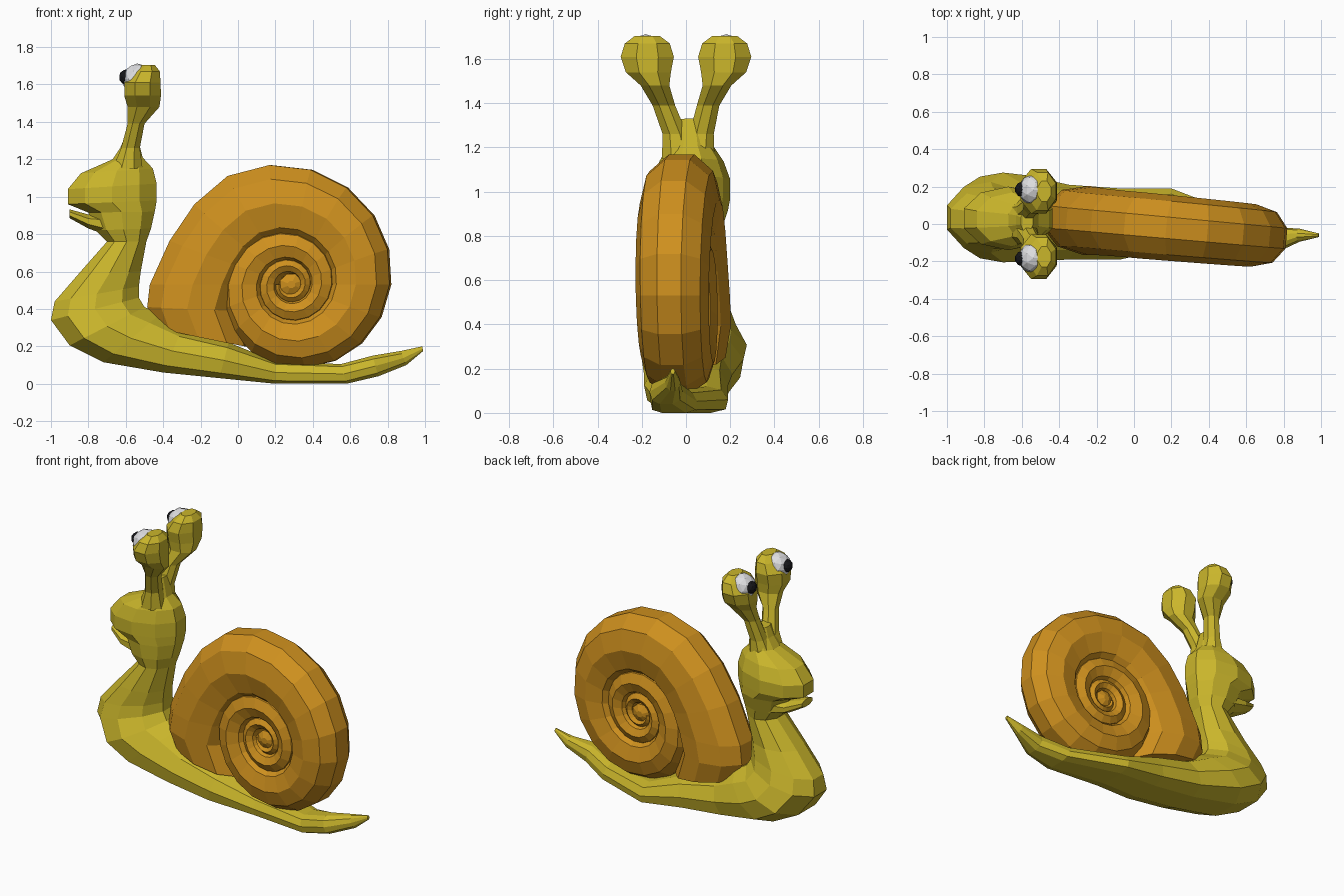
import bpy, bmesh, math
from mathutils import Vector

if "Cube" in bpy.data.objects:
    bpy.data.objects.remove(bpy.data.objects["Cube"])


def material(name, rgb):
    m = bpy.data.materials.new(name)
    m.diffuse_color = (*rgb, 1)
    m.use_nodes = True
    m.node_tree.nodes["Principled BSDF"].inputs["Base Color"].default_value = m.diffuse_color
    return m


SKIN = material("yellow_green_skin", (0.59, 0.465, 0.024))
SHELL = material("orange_brown_shell", (0.62, 0.28, 0.013))
WHITE = material("eye_white", (0.72, 0.72, 0.74))
BLACK = material("pupil_black", (0.008, 0.008, 0.01))


def finish(name, bm, mat):
    bmesh.ops.recalc_face_normals(bm, faces=bm.faces)
    me = bpy.data.meshes.new(name)
    bm.to_mesh(me)
    bm.free()
    me.materials.append(mat)
    ob = bpy.data.objects.new(name, me)
    bpy.context.collection.objects.link(ob)
    return ob


def loft(name, rings, sides, mat):
    """Skin (centre, u, v, power, skew) superellipse rings and cap both ends.
    Skew widens the side that faces away from u."""
    bm = bmesh.new()
    loops = []
    for c, u, v, power, skew in rings:
        loop = []
        # stretch so that the flat end facets reach the full half height
        fit = 1 / math.cos(math.pi / sides) ** power
        for i in range(sides):
            a = 2 * math.pi * (i + 0.5) / sides
            ca, sa = math.cos(a), math.sin(a)
            ca = math.copysign(abs(ca) ** power, ca) * fit
            sa = math.copysign(abs(sa) ** power, sa)
            loop.append(bm.verts.new(c + u * ca + v * sa * (1 - skew * ca)))
        loops.append(loop)
    for p, q in zip(loops, loops[1:]):
        for i in range(sides):
            j = (i + 1) % sides
            bm.faces.new((p[i], p[j], q[j], q[i]))
    bm.faces.new(loops[0])
    bm.faces.new(loops[-1])
    return finish(name, bm, mat)


def section(ax, az, bx, bz, y, half_width, power=1.0, skew=0.0):
    """Ring spanning two side-profile points with a given half width."""
    a, b = Vector((ax, y, az)), Vector((bx, y, bz))
    return (a + b) / 2, (b - a) / 2, Vector((0, half_width, 0)), power, skew


# Foot, chest, neck and head: underside/front point, top/back point, y, half width
body = [
    (0.99, 0.175, 0.985, 0.20, -0.06, 0.01),
    (0.90, 0.10, 0.87, 0.175, -0.06, 0.035),
    (0.75, 0.04, 0.72, 0.15, -0.09, 0.075, 0.8),
    (0.58, 0.0, 0.55, 0.105, -0.055, 0.105, 0.65, 0.1),
    (0.20, 0.0, 0.20, 0.12, 0.03, 0.16, 0.65, 0.1),
    (-0.10, 0.03, -0.05, 0.22, 0.00, 0.19, 0.7, 0.1),
    (-0.40, 0.06, -0.30, 0.29, 0.01, 0.20, 0.8, 0.15),
    (-0.72, 0.115, -0.42, 0.37, 0.03, 0.23, 0.9, 0.2),
    (-0.90, 0.205, -0.50, 0.41, 0.035, 0.24, 1.0, 0.2),
    (-1.00, 0.34, -0.53, 0.46, 0.035, 0.19, 1.0, 0.1),
    (-0.98, 0.44, -0.53, 0.52, 0.03, 0.165),
    (-0.85, 0.59, -0.52, 0.60, 0.02, 0.145),
    (-0.70, 0.76, -0.49, 0.76, 0.02, 0.125),
    (-0.76, 0.82, -0.465, 0.83, 0.02, 0.14),
    (-0.80, 0.915, -0.445, 0.92, 0.03, 0.16),
    (-0.91, 0.96, -0.435, 0.98, 0.03, 0.17),
    (-0.91, 1.04, -0.435, 1.07, 0.03, 0.17),
    (-0.84, 1.125, -0.455, 1.15, 0.025, 0.145),
    (-0.67, 1.20, -0.51, 1.21, 0.02, 0.105),
    (-0.63, 1.26, -0.525, 1.27, 0.02, 0.085),
    (-0.605, 1.32, -0.54, 1.33, 0.015, 0.06),
]
loft("body", [section(*s) for s in body], 10, SKIN)

# Lower lip below the mouth gap
jaw = [(-0.65, 0.775, -0.65, 0.91, 0.03, 0.12),
       (-0.80, 0.83, -0.80, 0.905, 0.03, 0.11),
       (-0.90, 0.885, -0.90, 0.932, 0.03, 0.06)]
loft("lower_lip", [section(*s) for s in jaw], 8, SKIN)

# Coiled shell: growing tube in a slightly turned upright plane
CX, CZ = 0.285, 0.53


def shell_y(x):
    return -0.004 - 0.09 * x


def shell_ring(ox, oz, ix, iz, half_thick):
    o, i = Vector((ox, shell_y(ox), oz)), Vector((ix, shell_y(ix), iz))
    return (o + i) / 2, (o - i) / 2, Vector((0.09, 1, 0)) * half_thick, 0.95, 0.0


rings = []
for deg in range(-900, 181, 20):
    t = math.radians(deg)
    r = 0.53 * 1.2 ** (deg / 90)
    r *= 1 - 0.07 * math.exp(-((deg - 153) / 22) ** 2)
    inner = r * 0.36
    c, s = math.cos(t), math.sin(t)
    thick = 0.165 * (r / 0.53) ** 0.28
    rings.append(shell_ring(CX + r * c, CZ + r * s, CX + inner * c, CZ + inner * s,
                            min(thick, 0.185)))
# Slanted mouth of the shell
rings.append(shell_ring(-0.48, 0.41, -0.03, 0.39, 0.185))
rings.append(shell_ring(-0.44, 0.30, 0.04, 0.20, 0.165))
loft("shell", rings, 10, SHELL)

# Core closing the middle of the coil
loft("shell_core",
     [(Vector((CX, shell_y(CX) + y, CZ)), Vector((r, 0, 0)), Vector((0, 0, r)), 1.0, 0.0)
      for y, r in ((-0.105, 0.02), (-0.085, 0.06), (0.085, 0.06), (0.105, 0.02))],
     8, SHELL)


def ball(name, centre, radius, mat):
    bm = bmesh.new()
    bmesh.ops.create_icosphere(bm, subdivisions=2, radius=radius)
    bmesh.ops.translate(bm, verts=bm.verts, vec=centre)
    return finish(name, bm, mat)


# Eye stalks with bulbs, eyeballs and pupils: x, y offset, z, x radius, y radius
stalk = [
    (-0.59, 0.045, 1.15, 0.08, 0.08),
    (-0.575, 0.06, 1.26, 0.05, 0.06),
    (-0.545, 0.10, 1.39, 0.045, 0.055),
    (-0.505, 0.14, 1.48, 0.085, 0.07),
    (-0.51, 0.17, 1.54, 0.098, 0.11),
    (-0.51, 0.175, 1.61, 0.096, 0.13),
    (-0.49, 0.175, 1.67, 0.072, 0.11),
    (-0.48, 0.175, 1.705, 0.035, 0.06),
]
for label, side in (("left", -1), ("right", 1)):
    loft(label + "_eye_stalk",
         [(Vector((x, side * y + (0.01 if z < 1.3 else 0), z)),
           Vector((rx, 0, 0)), Vector((0, ry, 0)), 1.0, 0.0)
          for x, y, z, rx, ry in stalk], 8, SKIN)
    ball(label + "_eyeball", (-0.538, side * 0.182, 1.63), 0.082, WHITE)
    ball(label + "_pupil", (-0.595, side * 0.185, 1.64), 0.042, BLACK)
